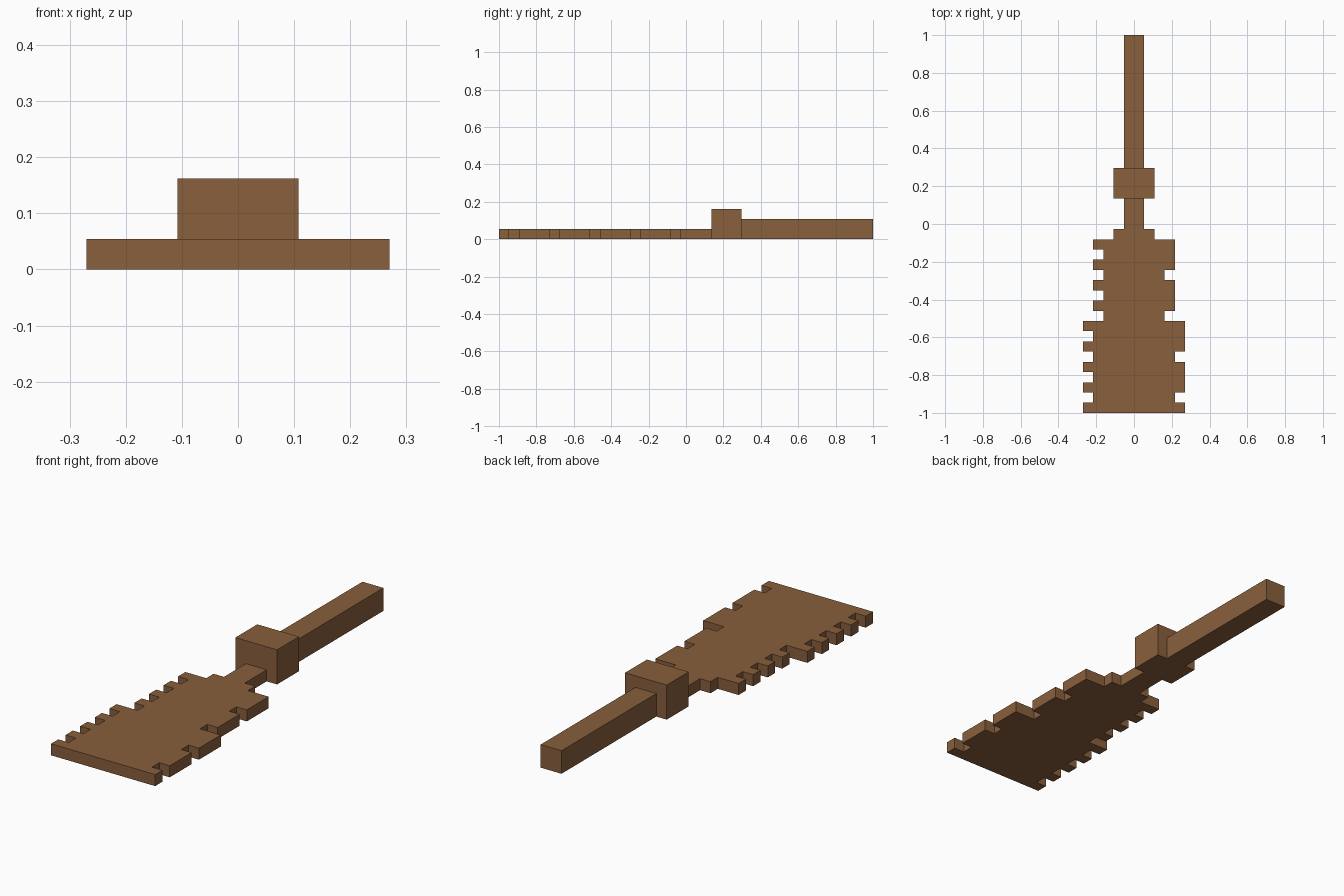
import bpy
import bmesh

cube = bpy.data.objects.get("Cube")
if cube:
    bpy.data.objects.remove(cube, do_unlink=True)

LENGTH = 37          # total length in grid units
U = 2 / LENGTH       # size of one grid unit

wood = bpy.data.materials.new("brown_wood")
wood.use_nodes = True
color = (0.25, 0.115, 0.046, 1)
wood.diffuse_color = color
wood.node_tree.nodes["Principled BSDF"].inputs["Base Color"].default_value = color


def extruded(name, outline, height):
    """Extrude a flat outline, given in grid units from the front, up from the ground."""
    bm = bmesh.new()
    verts = [bm.verts.new((x * U, y * U - 1, 0)) for x, y in outline]
    bm.faces.new(verts)
    top = bmesh.ops.extrude_face_region(bm, geom=bm.faces[:])["geom"]
    bmesh.ops.translate(bm, vec=(0, 0, height * U),
                        verts=[v for v in top if isinstance(v, bmesh.types.BMVert)])
    bmesh.ops.recalc_face_normals(bm, faces=bm.faces[:])
    mesh = bpy.data.meshes.new(name)
    bm.to_mesh(mesh)
    bm.free()
    mesh.materials.append(wood)
    obj = bpy.data.objects.new(name, mesh)
    bpy.context.collection.objects.link(obj)
    return obj


def block(name, half_width, y0, y1, height):
    w = half_width
    return extruded(name, [(-w, y0), (w, y0), (w, y1), (-w, y1)], height)


def half_width(row, notched):
    """Blade half width on one row; notches cut one unit into the edge."""
    if row == 17:
        return 2                      # shoulder
    if row > 17:
        return 1                      # neck
    return (5 if row < 9 else 4) - notched


def edge(side, is_notch):
    """Stepped edge from front to neck, keeping only the corners."""
    points = []
    for row in range(21):
        x = side * half_width(row, is_notch(row))
        if points and points[-1][0] == x:
            points[-1] = (x, row + 1)
        else:
            points += [(x, row), (x, row + 1)]
    return points


# Notched blade with shoulder and neck: wide teeth on the left, fine on the right
left_edge = edge(1, lambda row: row % 4 == 1)
right_edge = edge(-1, lambda row: row % 2 == 1)
extruded("blade", left_edge + right_edge[::-1], 1)

# Guard and handle
block("guard", 2, 21, 24, 3)
block("handle", 1, 24, LENGTH, 2)
